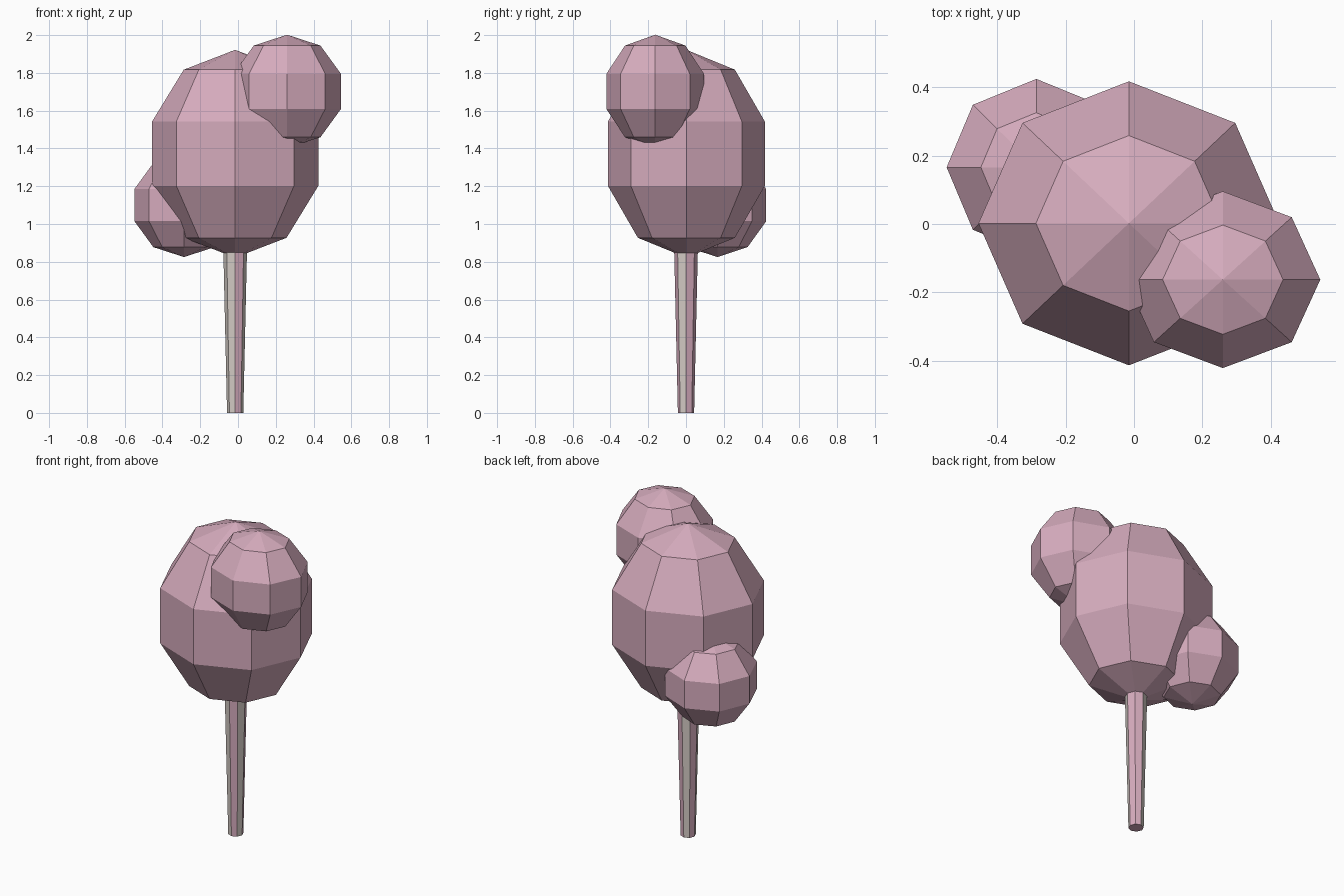
import bpy, bmesh, math
from mathutils import Matrix

if "Cube" in bpy.data.objects:
    bpy.data.objects.remove(bpy.data.objects["Cube"])


def make_material(name, color):
    m = bpy.data.materials.new(name)
    m.diffuse_color = (*color, 1)
    m.use_nodes = True
    m.node_tree.nodes["Principled BSDF"].inputs["Base Color"].default_value = m.diffuse_color
    return m


pink = make_material("blossom pink", (0.67, 0.41, 0.51))
beige = make_material("pale bark", (0.66, 0.60, 0.56))


def finish(bm, name, mats):
    me = bpy.data.meshes.new(name)
    bm.to_mesh(me)
    bm.free()
    for m in mats:
        me.materials.append(m)
    ob = bpy.data.objects.new(name, me)
    bpy.context.collection.objects.link(ob)
    return ob


# Foliage: low-poly ellipsoids, 8 sides and 5 bands
def foliage(name, center, radii):
    bm = bmesh.new()
    bmesh.ops.create_uvsphere(bm, u_segments=8, v_segments=5, radius=1)
    bmesh.ops.transform(bm, verts=bm.verts,
                        matrix=Matrix.Translation(center) @ Matrix.Diagonal((*radii, 1)))
    finish(bm, name, [pink])


foliage("main_crown", (-0.015, 0.002, 1.372), (0.463, 0.437, 0.55))
foliage("upper_foliage", (0.26, -0.163, 1.702), (0.30, 0.272, 0.30))
foliage("lower_foliage", (-0.286, 0.166, 1.10), (0.276, 0.272, 0.275))

# Trunk: octagonal, slightly wider at the top, some sides pale
bm = bmesh.new()
rings = []
for z, r in ((0, 0.043), (0.92, 0.064)):
    rings.append([bm.verts.new((-0.015 + r * math.cos(i * math.pi / 4),
                                r * math.sin(i * math.pi / 4), z)) for i in range(8)])
low, high = rings
for i in range(8):
    j = (i + 1) % 8
    f = bm.faces.new((low[i], low[j], high[j], high[i]))
    f.material_index = 1 if i in (2, 4, 5, 7) else 0
bm.faces.new(low[::-1])
bm.faces.new(high)
finish(bm, "trunk", [pink, beige])
